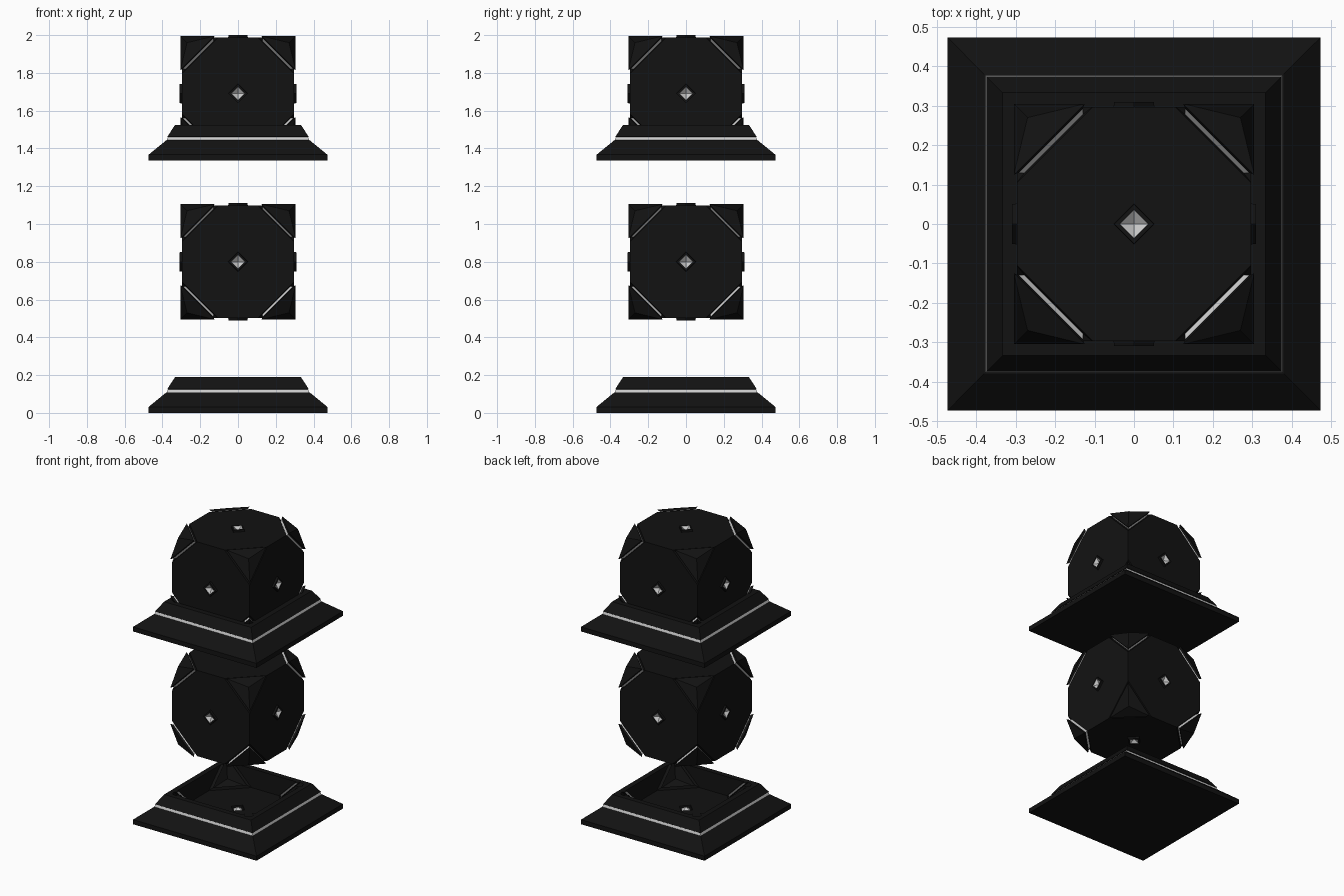
import bpy, bmesh
from math import atan2
from mathutils import Vector

if "Cube" in bpy.data.objects:
    bpy.data.objects.remove(bpy.data.objects["Cube"])


def material(name, v):
    m = bpy.data.materials.new(name)
    m.diffuse_color = (v, v, v, 1)
    m.use_nodes = True
    m.node_tree.nodes["Principled BSDF"].inputs["Base Color"].default_value = m.diffuse_color
    return m


BLACK, LIGHT = material("black_shell", 0.006), material("light_strip", 0.75)


def finish(bm, name):
    bmesh.ops.remove_doubles(bm, verts=bm.verts, dist=1e-5)
    bmesh.ops.recalc_face_normals(bm, faces=bm.faces)
    me = bpy.data.meshes.new(name)
    bm.to_mesh(me)
    bm.free()
    me.materials.append(BLACK)
    me.materials.append(LIGHT)
    return me


def add(name, me, z):
    ob = bpy.data.objects.new(name, me)
    ob.location.z = z
    bpy.context.collection.objects.link(ob)
    return ob


def cube_mesh():
    bm = bmesh.new()

    def face(pts, mat=0):
        bm.faces.new([bm.verts.new(p) for p in pts]).material_index = mat

    # rings around each corner: (distance along cube edge, distance of edge), outside in
    rings = [(0.125, 0.305), (0.130, 0.292), (0.130, 0.278), (0.105, 0.297)]
    body = []
    for sx in (-1, 1):
        for sy in (-1, 1):
            for sz in (-1, 1):
                s = (sx, sy, sz)

                def pt(ring, axis):
                    a, h = rings[ring]
                    return Vector([s[k] * (a if k == axis else h) for k in range(3)])

                tip = Vector(s) * 0.27
                for i in range(3):
                    j = (i + 1) % 3
                    # corner flap, then lip, light strip and groove wall
                    face([tip, pt(0, i), pt(0, j)])
                    for r in range(3):
                        face([pt(r, i), pt(r, j), pt(r + 1, j), pt(r + 1, i)], int(r == 1))
                    body.append(pt(3, i))
    # six sides, each with a raised diamond stud holding a light pit
    for k in range(3):
        u, v = (k + 1) % 3, (k + 2) % 3
        for s in (-1, 1):
            o = [p for p in body if abs(p[k] - s * 0.297) < 1e-4]
            # start the loop at the first point just below the u axis
            o.sort(key=lambda p: (atan2(p[v], p[u]) + 0.5) % 6.283185)

            def dia(r, h):
                out = []
                for cu, cv in ((1, 0), (0, 1), (-1, 0), (0, -1)):
                    p = Vector((0, 0, 0))
                    p[k], p[u], p[v] = s * h, cu * r, cv * r
                    out.append(p)
                return out

            d0, d1, d2 = dia(0.052, 0.297), dia(0.05, 0.31), dia(0.036, 0.31)
            pit = dia(0, 0.288)[0]
            for q in range(4):
                n = (q + 1) % 4
                face([d0[q], o[2 * q], o[2 * q + 1]])
                face([d0[q], o[2 * q + 1], o[(2 * q + 2) % 8], d0[n]])
                face([d0[q], d0[n], d1[n], d1[q]])
                face([d1[q], d1[n], d2[n], d2[q]])
                face([d2[q], d2[n], pit], 1)
    return finish(bm, "cube")


def base_mesh():
    # stepped square plinth: (half width, height, material of band above)
    prof = [(0.473, 0, 0), (0.473, 0.032, 0), (0.38, 0.108, 0),
            (0.377, 0.109, 1), (0.371, 0.125, 0), (0.374, 0.127, 0), (0.333, 0.19, 0)]
    bm = bmesh.new()
    loops = [[bm.verts.new((x * h, y * h, z)) for x, y in ((-1, -1), (1, -1), (1, 1), (-1, 1))]
             for h, z, _ in prof]
    for (a, b), (_, _, m) in zip(zip(loops, loops[1:]), prof):
        for i in range(4):
            j = (i + 1) % 4
            bm.faces.new((a[i], a[j], b[j], b[i])).material_index = m
    bm.faces.new(loops[0])
    bm.faces.new(loops[-1])
    return finish(bm, "base")


cube = cube_mesh()

# plinth socket: the cube's own shape cut out of the plinth
base = add("lower_base", base_mesh(), 0)
cutter = add("socket_cutter", cube, 0.355)
cutter.hide_render = True
mod = base.modifiers.new("socket", "BOOLEAN")
mod.operation, mod.solver, mod.object = "DIFFERENCE", "EXACT", cutter
bpy.context.view_layer.update()
cut = bpy.data.meshes.new_from_object(base.evaluated_get(bpy.context.evaluated_depsgraph_get()))
base.modifiers.clear()
base.data = cut
bpy.data.objects.remove(cutter)

# loose cube, and the assembled pair on top
add("loose_cube", cube, 0.80)
add("upper_base", cut, 1.335)
add("seated_cube", cube, 1.69)
